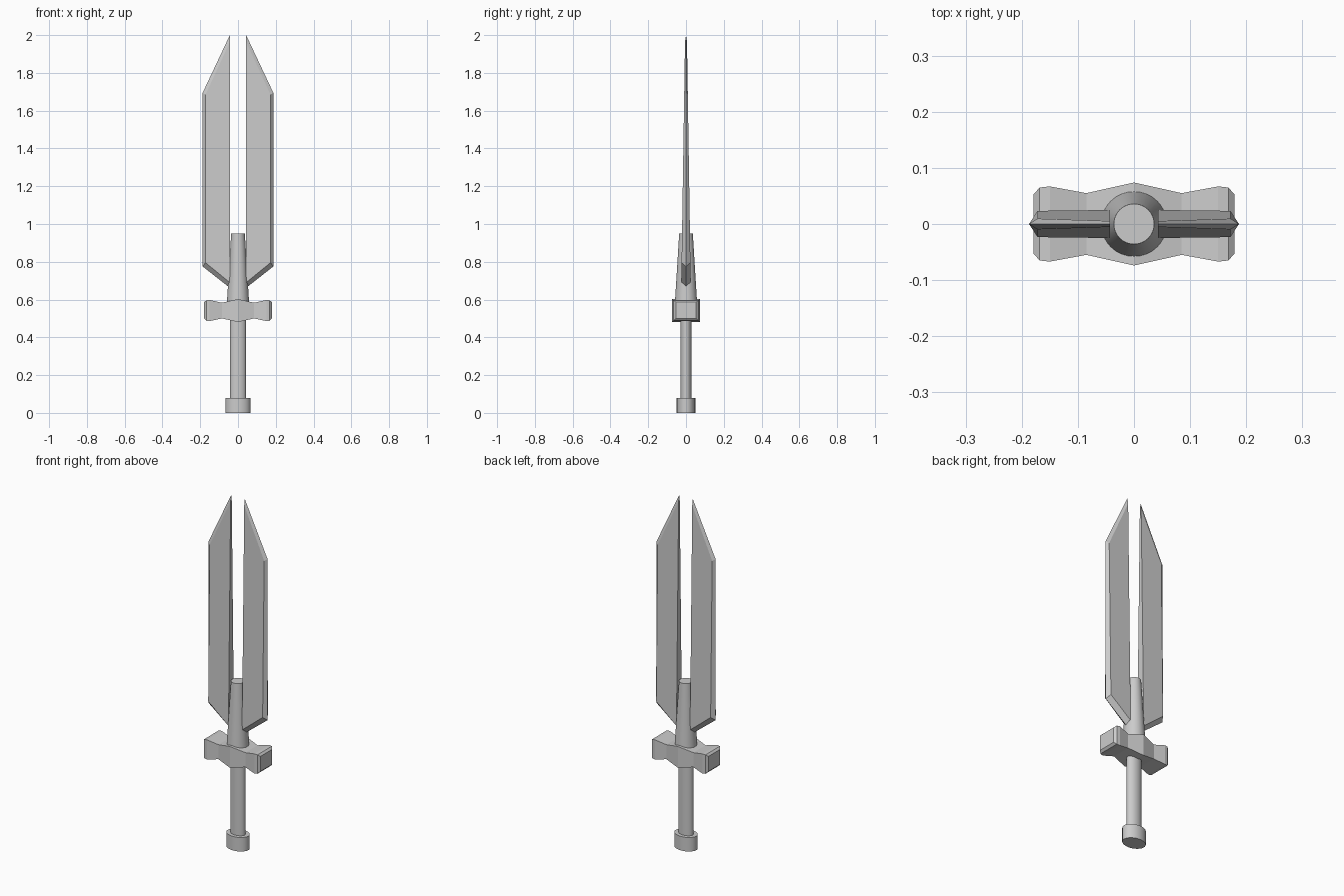
import bpy
from math import radians

if "Cube" in bpy.data.objects:
    bpy.data.objects.remove(bpy.data.objects["Cube"])

def make(name, verts, faces):
    me = bpy.data.meshes.new(name)
    me.from_pydata(verts, [], faces)
    ob = bpy.data.objects.new(name, me)
    bpy.context.collection.objects.link(ob)
    # make face directions consistent
    import bmesh
    bm = bmesh.new()
    bm.from_mesh(me)
    bmesh.ops.recalc_face_normals(bm, faces=bm.faces)
    bm.to_mesh(me)
    bm.free()
    return ob

def loft(name, rings):
    """Closed solid through rings with equal point counts."""
    n = len(rings[0])
    verts = [p for r in rings for p in r]
    faces = [tuple(range(n)), tuple(range(len(verts) - n, len(verts)))]
    for k in range(len(rings) - 1):
        for i in range(n):
            j = (i + 1) % n
            faces.append((k*n + i, k*n + j, (k+1)*n + j, (k+1)*n + i))
    return make(name, verts, faces)

def rod(name, rx, ry, z0, z1, top=None):
    """Elliptical rod, optionally tapered to radius `top`."""
    r0 = rx
    bpy.ops.mesh.primitive_cone_add(vertices=32, radius1=r0, radius2=top or r0,
                                    depth=z1 - z0, location=(0, 0, (z0 + z1) / 2))
    ob = bpy.context.object
    ob.name = name
    ob.scale.y = ry / rx
    bpy.ops.object.transform_apply(location=False, rotation=False, scale=True)
    bpy.ops.object.shade_smooth_by_angle(angle=radians(30))
    return ob

# Pommel, grip and tapered collar between the blades
rod("pommel", 0.066, 0.049, 0.0, 0.08)
rod("grip", 0.043, 0.029, 0.07, 0.50)
rod("collar", 0.059, 0.059, 0.58, 0.95, top=0.036)

# Crossguard: rectangular sections (x, half depth, bottom, top), mirrored
half = [(0.085, 0.055, 0.500, 0.583), (0.150, 0.067, 0.486, 0.598),
        (0.168, 0.065, 0.488, 0.596), (0.179, 0.053, 0.500, 0.586)]
stations = [(-x, *s) for x, *s in reversed(half)] + [(0, 0.074, 0.481, 0.603)] + half
loft("crossguard", [[(x, -d, a), (x, d, a), (x, d, b), (x, -d, b)]
                    for x, d, a, b in stations])

# Twin blades: flat tapering faces with a sharpened outer rim
edge = [(0.043, 2.0), (0.187, 1.695), (0.187, 0.775), (0.043, 0.662)]
body = [(0.043, 1.965), (0.172, 1.685), (0.172, 0.795), (0.043, 0.690)]

def thickness(z):
    return 0.025 - (z - 0.69) * 0.0155

for side, name in ((1, "blade_right"), (-1, "blade_left")):
    loft(name, [[(side*x, -thickness(z), z) for x, z in body],
                [(side*x, 0, z) for x, z in edge],
                [(side*x, thickness(z), z) for x, z in body]])
